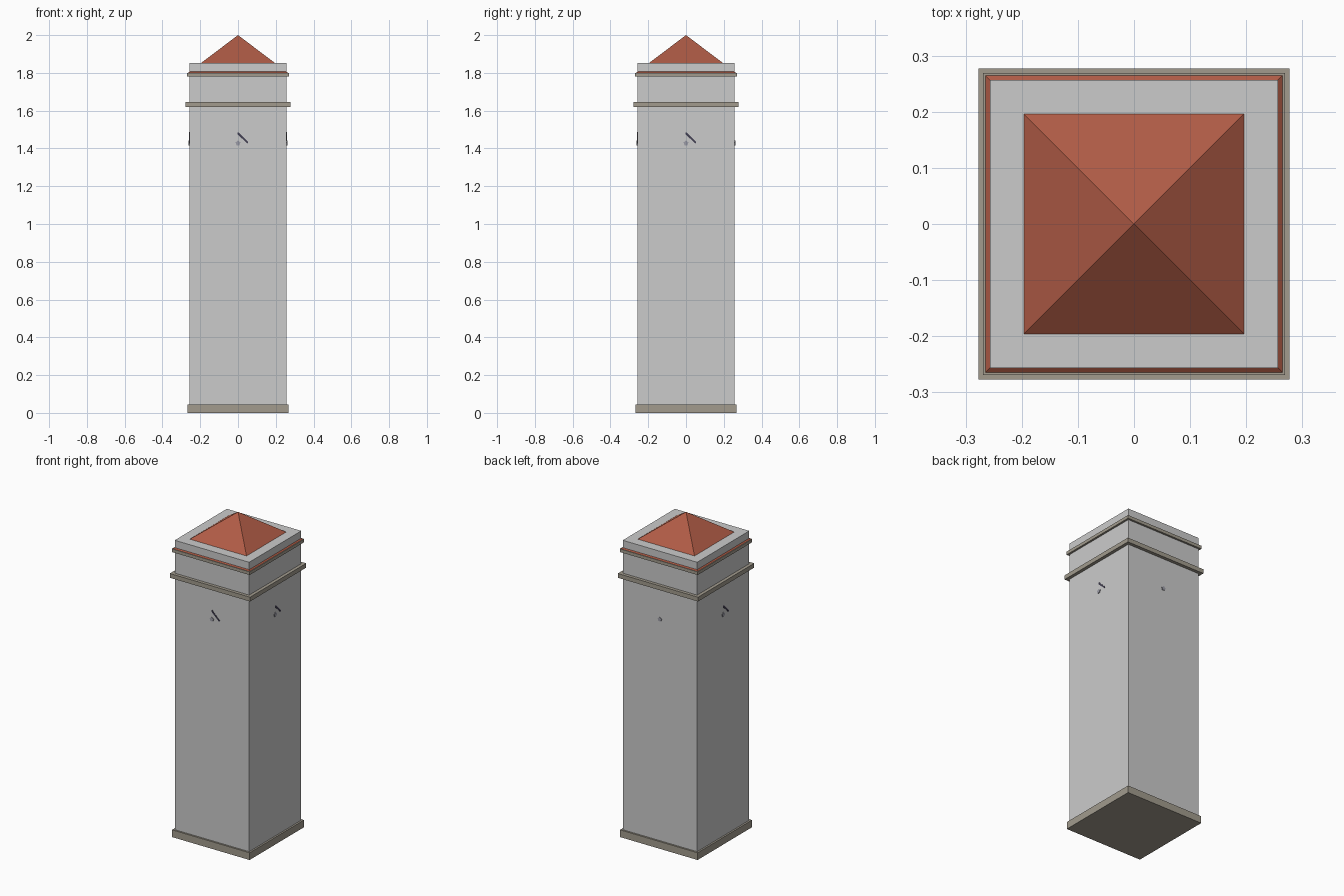
import bpy, bmesh, math
from mathutils import Matrix

if "Cube" in bpy.data.objects:
    bpy.data.objects.remove(bpy.data.objects["Cube"])


def material(name, rgb):
    m = bpy.data.materials.new(name)
    m.diffuse_color = (*rgb, 1)
    m.use_nodes = True
    m.node_tree.nodes["Principled BSDF"].inputs["Base Color"].default_value = m.diffuse_color
    return m


PLASTER = material("grey_plaster", (0.60, 0.60, 0.60))
STONE = material("beige_stone", (0.36, 0.33, 0.27))
TILE = material("red_tile", (0.43, 0.105, 0.06))
IRON = material("dark_iron", (0.055, 0.05, 0.085))
HUB = material("light_metal", (0.33, 0.33, 0.38))


def finish(bm, name, mat):
    bmesh.ops.recalc_face_normals(bm, faces=bm.faces)
    me = bpy.data.meshes.new(name)
    bm.to_mesh(me)
    bm.free()
    me.materials.append(mat)
    ob = bpy.data.objects.new(name, me)
    bpy.context.collection.objects.link(ob)
    return ob


def prism(name, points, bottom, top, mat, matrix=Matrix()):
    """Extrude an outline between two heights, then place it."""
    bm = bmesh.new()
    face = bm.faces.new([bm.verts.new((x, y, bottom)) for x, y in points])
    new = bmesh.ops.extrude_face_region(bm, geom=[face])["geom"]
    verts = [v for v in new if isinstance(v, bmesh.types.BMVert)]
    bmesh.ops.translate(bm, vec=(0, 0, top - bottom), verts=verts)
    bm.transform(matrix)
    return finish(bm, name, mat)


def square(r):
    return [(-r, -r), (r, -r), (r, r), (-r, r)]


# Square shaft and stone bands
R = 0.257
prism("tower_shaft", square(R), 0.02, 1.852, PLASTER)
prism("base_band", square(0.268), 0.0, 0.045, STONE)
prism("lower_cornice", square(0.277), 1.62, 1.647, STONE)
prism("upper_cornice", square(0.269), 1.78, 1.80, STONE)

# Pyramid roof, its eaves just showing outside the parapet
bm = bmesh.new()
ring = [bm.verts.new((x, y, 1.80)) for x, y in square(0.265)]
apex = bm.verts.new((0, 0, 2.0))
bm.faces.new(ring)
for i in range(4):
    bm.faces.new((ring[i], ring[(i + 1) % 4], apex))
finish(bm, "pyramid_roof", TILE)

# Clock hub on every side, a slanted hand on all but the back
pentagon = [(0.014 * math.sin(i * math.tau / 5), 0.014 * math.cos(i * math.tau / 5))
            for i in range(5)]
hand = [(-0.003, 0.058), (0.004, 0.056), (0.055, 0.004), (0.050, -0.002), (-0.003, 0.047)]
for i, side in enumerate(("front", "right", "back", "left")):
    place = (Matrix.Rotation(i * math.pi / 2, 4, 'Z')
             @ Matrix.Translation((0, -R, 1.428))
             @ Matrix.Rotation(math.pi / 2, 4, 'X'))
    prism(side + "_clock_hub", pentagon, -0.002, 0.004, HUB, place)
    if side != "back":
        prism(side + "_clock_hand", hand, -0.002, 0.002, IRON, place)
